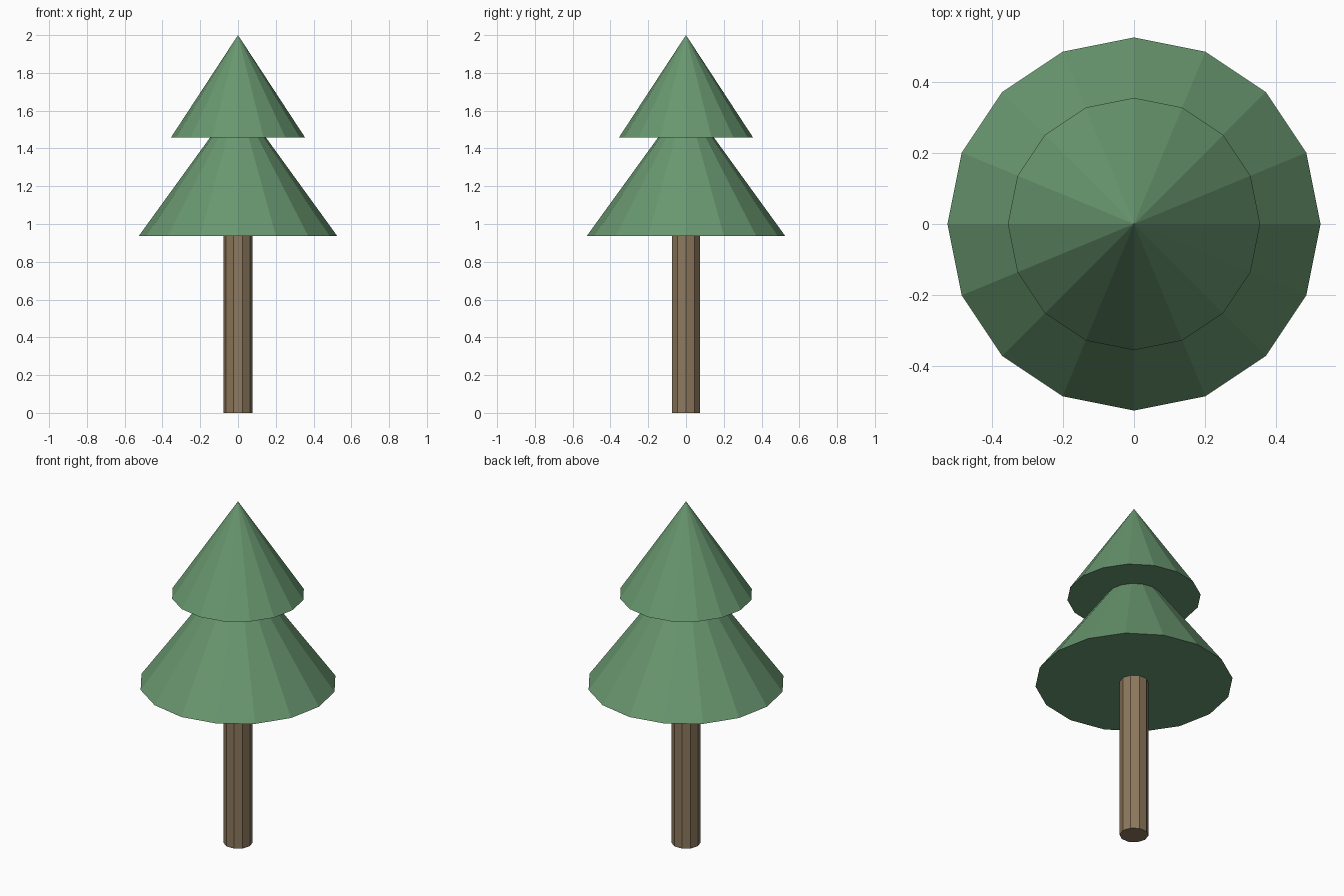
import bpy
import math

cube = bpy.data.objects.get("Cube")
if cube:
    bpy.data.objects.remove(cube, do_unlink=True)


def flat_material(name, color):
    mat = bpy.data.materials.new(name)
    mat.use_nodes = True
    mat.diffuse_color = color
    bsdf = next(n for n in mat.node_tree.nodes if n.type == 'BSDF_PRINCIPLED')
    bsdf.inputs["Base Color"].default_value = color
    return mat


def tapered_part(name, sides, bottom, top, z_low, z_high, mat):
    """Capped, flat-shaded cone or cylinder with corners on the x axis."""
    bpy.ops.mesh.primitive_cone_add(
        vertices=sides, radius1=bottom, radius2=top, depth=z_high - z_low,
        location=(0, 0, (z_low + z_high) / 2), rotation=(0, 0, math.pi / 2))
    part = bpy.context.object
    part.name = name
    part.data.materials.append(mat)
    return part


bark = flat_material("bark brown", (0.27, 0.19, 0.11, 1))
needles = flat_material("needle green", (0.14, 0.31, 0.16, 1))

# Ten-sided trunk
tapered_part("trunk", 10, 0.077, 0.077, 0, 0.95, bark)

# Two stacked foliage cones
tapered_part("lower_foliage", 16, 0.525, 0, 0.937, 1.662, needles)
tapered_part("upper_foliage", 16, 0.355, 0, 1.458, 2, needles)
